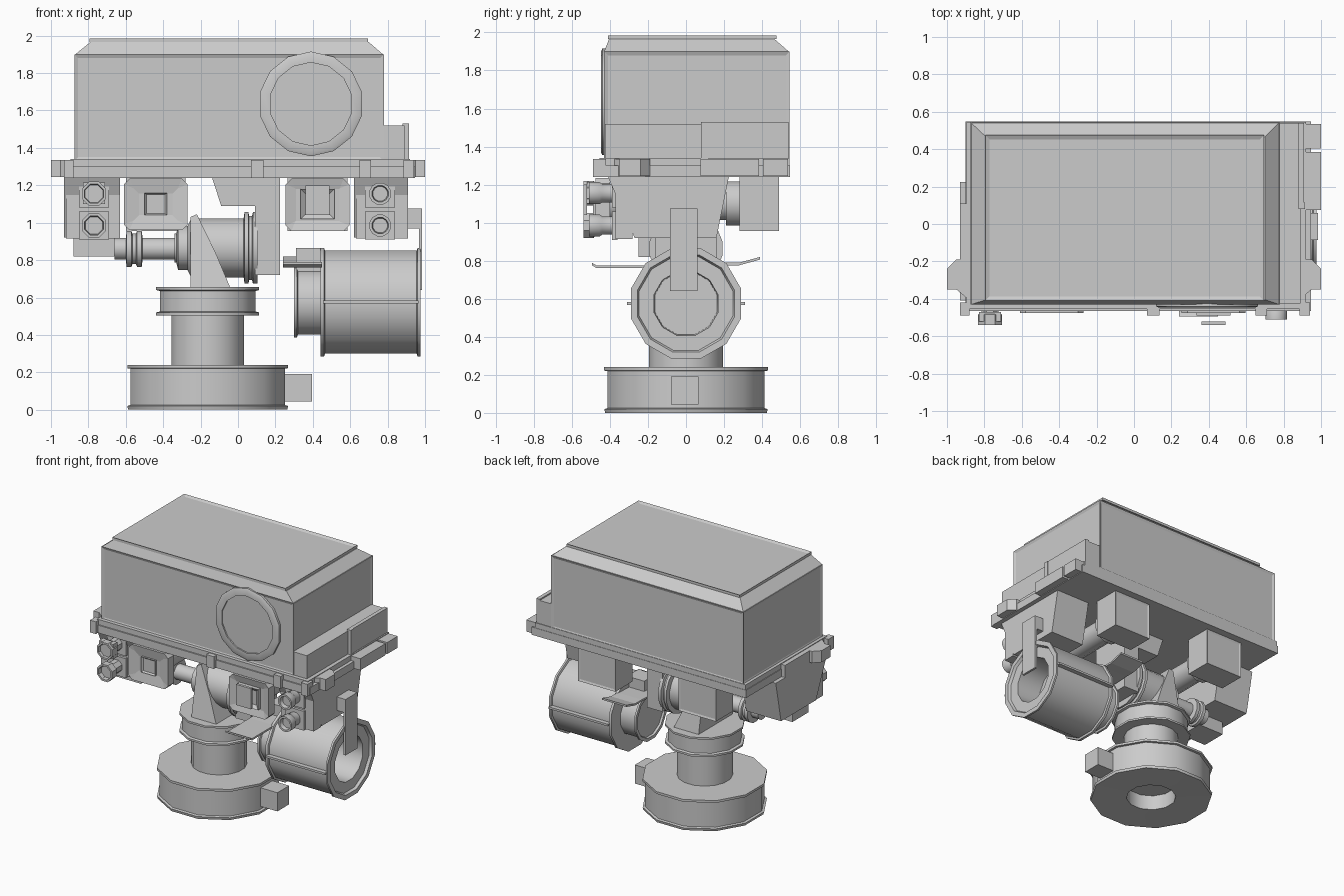
import bpy, bmesh, math
from mathutils import Vector

if "Cube" in bpy.data.objects:
    bpy.data.objects.remove(bpy.data.objects["Cube"])


def finish(name, bm, smooth=False):
    bmesh.ops.remove_doubles(bm, verts=bm.verts, dist=1e-5)
    bmesh.ops.recalc_face_normals(bm, faces=bm.faces)
    me = bpy.data.meshes.new(name)
    bm.to_mesh(me)
    bm.free()
    ob = bpy.data.objects.new(name, me)
    bpy.context.collection.objects.link(ob)
    if smooth:
        bpy.ops.object.select_all(action='DESELECT')
        ob.select_set(True)
        bpy.context.view_layer.objects.active = ob
        bpy.ops.object.shade_smooth_by_angle(angle=math.radians(40))
    return ob


def place(axis, u, v, h):
    # u, v lie in the plane across the axis, h runs along it
    return {'X': Vector((h, u, v)), 'Y': Vector((u, h, v)), 'Z': Vector((u, v, h))}[axis]


def prism(name, pts, axis, a, b):
    bm = bmesh.new()
    lo = [bm.verts.new(place(axis, u, v, a)) for u, v in pts]
    hi = [bm.verts.new(place(axis, u, v, b)) for u, v in pts]
    bm.faces.new(lo)
    bm.faces.new(hi)
    n = len(pts)
    for i in range(n):
        j = (i + 1) % n
        bm.faces.new((lo[i], lo[j], hi[j], hi[i]))
    return finish(name, bm)


def box(name, x0, x1, y0, y1, z0, z1):
    return prism(name, [(x0, y0), (x1, y0), (x1, y1), (x0, y1)], 'Z', z0, z1)


def lathe(name, prof, axis, cu, cv, n=12, closed=False):
    """Revolve (radius, height) points round an axis through (cu, cv)."""
    bm = bmesh.new()
    rings = []
    for k in range(n):
        t = 2 * math.pi * (k + 0.5) / n
        rings.append([bm.verts.new(place(axis, cu + r * math.cos(t), cv + r * math.sin(t), h))
                      for r, h in prof])
    m = len(prof)
    for k in range(n):
        a, b = rings[k], rings[(k + 1) % n]
        for i in range(m if closed else m - 1):
            j = (i + 1) % m
            q = [a[i], a[j], b[j], b[i]]
            if prof[i][0] == 0:
                q = [a[i], a[j], b[j]]
            elif prof[j][0] == 0:
                q = [a[i], a[j], b[i]]
            bm.faces.new(q)
    return finish(name, bm, True)


def rod(name, r, h0, h1, axis, cu, cv, n=12):
    return lathe(name, [(0, h0), (r, h0), (r, h1), (0, h1)], axis, cu, cv, n)


def inset(ob, pick, width, depth):
    bm = bmesh.new()
    bm.from_mesh(ob.data)
    bm.normal_update()
    fs = [f for f in bm.faces if pick(f.normal)]
    bmesh.ops.inset_individual(bm, faces=fs, thickness=width, depth=depth, use_even_offset=True)
    bm.to_mesh(ob.data)
    bm.free()


def chamfered(x0, x1, z0, z1, c):
    return [(x0 + c, z0), (x1 - c, z0), (x1, z0 + c), (x1, z1 - c),
            (x1 - c, z1), (x0 + c, z1), (x0, z1 - c), (x0, z0 + c)]


# Main housing with panelled sides and sloped shoulders
housing = box("housing", -.875, .78, -.43, .545, 1.33, 1.90)
inset(housing, lambda n: abs(n.z) < .1, .02, -.008)
bm = bmesh.new()
lo = [bm.verts.new(p) for p in ((-.87, -.43, 1.90), (.775, -.43, 1.90), (.775, .54, 1.90), (-.87, .54, 1.90))]
hi = [bm.verts.new(p) for p in ((-.79, -.405, 1.965), (.70, -.405, 1.965), (.70, .465, 1.965), (-.79, .465, 1.965))]
bm.faces.new(lo)
bm.faces.new(hi)
for i in range(4):
    j = (i + 1) % 4
    bm.faces.new((lo[i], lo[j], hi[j], hi[i]))
finish("shoulder", bm)
lid = box("lid", -.795, .695, -.41, .475, 1.965, 1.985)
inset(lid, lambda n: n.z > .9, .022, -.01)

# Side step with rib
step = box("side_step", .77, .89, -.425, .54, 1.33, 1.52)
box("side_step_rear", .88, .91, .10, .54, 1.33, 1.53)
box("side_rib", .88, .915, .08, .115, 1.33, 1.53)

# Large round window on the front
lathe("window_ring", [(.28, -.42), (.28, -.44), (.265, -.447), (.222, -.447), (.222, -.42)],
      'Y', .39, 1.635, 14, True)
rod("window_glass", .222, -.42, -.436, 'Y', .39, 1.635, 14)

# Tray and its lugs
box("tray", -.895, .92, -.455, .545, 1.24, 1.34)
box("tray_rim", -.90, .945, -.465, .548, 1.24, 1.30)
for i, (x0, x1) in enumerate(((.07, .135), (.65, .71), (.885, .94), (-.93, -.88))):
    box(f"front_lug_{i}", x0, x1, -.49, -.42, 1.24, 1.335)
for i, (y0, y1) in enumerate(((.405, .535), (.075, .385))):
    box(f"side_lug_{i}", .91, 1.0, y0, y1, 1.245, 1.335)
wedge = [(.89, -.40), (.95, -.35), (1.0, -.35), (1.0, -.24), (.95, -.19), (.89, -.19)]
prism("right_wedge_lug", wedge, 'Z', 1.245, 1.335)
prism("left_wedge_lug", [(-x, y) for x, y in wedge], 'Z', 1.245, 1.335)
box("left_rail", -.93, -.88, -.20, .11, 1.24, 1.335)

# Tapered side pods with lens panels
for side, x0, x1, cx in (("left", -.93, -.63, -.77), ("right", .62, .91, .76)):
    prism(side + "_pod", [(-.41, 1.24), (.225, 1.24), (.16, .92), (-.27, .92)], 'X', x0, x1)
    box(side + "_lens_panel", x0 + .01, x1, -.37, -.28, .915, 1.235)
    for k, z in (("upper", 1.155), ("lower", .985)):
        box(f"{side}_{k}_bezel", cx - .08, cx + .08, -.39, -.36, z - .075, z + .075)
        tip = -.54 if side == "left" else -.51
        R = .07 if side == "left" else .06
        lathe(f"{side}_{k}_lens", [(.05, -.37), (.05, tip + .07), (R, tip + .055), (R, tip),
                                   (R - .015, tip), (R - .02, tip + .03), (0, tip + .03)],
              'Y', cx, z, 8 if side == "left" else 12)
box("left_upper_lens_hood", -.83, -.71, -.52, -.47, 1.10, 1.215)
box("left_pod_foot", -.88, -.66, -.25, -.05, .82, .92)

# Two cameras: front plate, barrel, rear block
for side, cx, z0 in (("left", -.44, .96), ("right", .425, .955)):
    p = prism(side + "_camera_face", chamfered(cx - .17, cx + .17, z0, 1.235, .03), 'Y', -.475, -.40)
    inset(p, lambda n: n.y < -.9, .055 if side == "right" else .08, -.015)
    lathe(side + "_camera_barrel", [(0, -.40), (.09, -.40), (.09, .21), (.12, .21), (.12, .285), (0, .285)],
          'Y', cx, 1.10)
    b = box(side + "_camera_rear", cx - .16, cx + .16, .28, .49, .955, 1.24)
    inset(b, lambda n: n.y > .9, .015, -.006)
w = box("left_camera_window", -.50, -.38, -.476, -.45, 1.04, 1.16)
inset(w, lambda n: n.y < -.9, .01, -.012)
w = box("right_camera_window", .335, .515, -.49, -.45, 1.02, 1.18)
inset(w, lambda n: n.y < -.9, .025, -.02)
box("right_camera_glass", .36, .49, -.54, -.52, 1.04, 1.20)

# Pedestal: base, column, collar
C = -.162
lathe("base", [(0, .12), (.18, .12), (.18, .005), (.44, 0), (.445, .02), (.428, .025), (.428, .22),
               (.445, .222), (.445, .24), (0, .24)], 'Z', C, 0)
rod("column", .197, .23, .52, 'Z', C, 0, 16)
lathe("collar", [(0, .505), (.285, .505), (.285, .52), (.265, .525), (.265, .635), (.285, .64),
                 (.285, .655), (0, .655)], 'Z', C, 0)
box("base_connector", .24, .395, -.08, .065, .045, .19)

# Tilt yoke, pivot drum and hanging bracket
yoke = prism("yoke", [(-.255, .65), (-.255, 1.03), (-.22, 1.045), (-.12, .84), (-.04, .65)], 'Y', -.21, .21)
for v in yoke.data.vertices:
    v.co.y *= 1 - .35 * (v.co.z - .65) / .4
lathe("pivot", [(0, -.34), (.08, -.34), (.08, -.33), (.12, -.32), (.12, -.27), (.16, -.25), (.16, .03),
                (.195, .035), (.195, .055), (.175, .06), (.175, .075), (.195, .08), (.195, .105), (0, .105)],
      'X', 0, .865, 16)
lathe("pivot_arm", [(0, -.66), (.06, -.66), (.06, -.60), (.10, -.595), (.10, -.57), (.085, -.565),
                    (.085, -.545), (.10, -.54), (.10, -.515), (.06, -.51), (.06, -.33), (0, -.33)],
      'X', 0, .86)
prism("hanging_bracket", [(-.14, 1.245), (-.09, 1.09), (.09, 1.09), (.09, .72), (.225, .72), (.225, 1.245)],
      'Y', -.16, .16)

# Side drum with hollow end, ribs, strap and curved wing
DZ = .575
lathe("drum", [(0, .44), (.30, .44), (.30, .46), (.285, .465), (.285, .955), (.30, .96), (.30, .975),
               (.265, .975), (.255, .955), (.175, .955), (.17, .75), (0, .75)], 'X', 0, DZ)
lathe("drum_nose", [(0, .315), (.165, .315), (.17, .30), (.195, .30), (.195, .315), (.18, .32), (.18, .45), (0, .45)],
      'X', 0, DZ)
for s in (-1, 1):
    y = sorted((s * .27, s * .31))
    box("drum_rib", .455, .965, y[0], y[1], DZ - .008, DZ + .008)
box("drum_top_clip", .31, .45, -.07, .07, .74, .865)
box("drum_strap", .968, .985, -.085, .06, .64, 1.075)
box("strap_elbow", .89, .985, -.085, .06, .97, 1.075)
top = [(-.495, .79), (-.47, .775), (-.2, .775), (.2, .79), (.28, .79), (.39, .82)]
prism("wing", top + [(y, z - .014) for y, z in reversed(top)], 'X', .24, .45)
